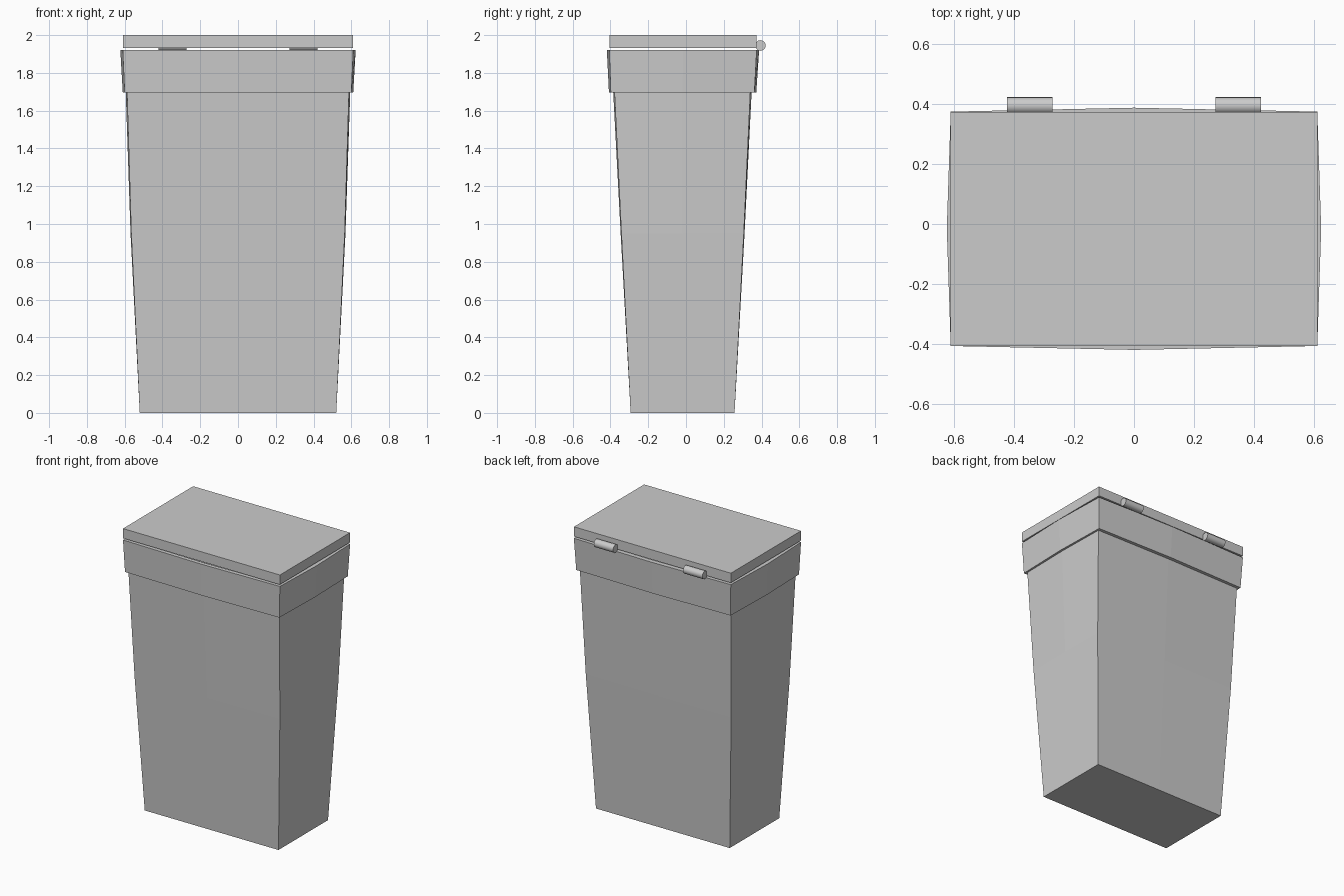
import bpy, bmesh
from math import pi

if "Cube" in bpy.data.objects:
    bpy.data.objects.remove(bpy.data.objects["Cube"])


def ring(x, y0, y1, z, bow):
    """Rectangle whose side midpoints bulge outward by bow."""
    ym = (y0 + y1) / 2
    return [(-x, y0, z), (0, y0 - bow, z), (x, y0, z), (x + bow, ym, z),
            (x, y1, z), (0, y1 + bow, z), (-x, y1, z), (-x - bow, ym, z)]


def loft(name, rings, closed=False):
    """Skin a stack of rings, capped at both ends or joined into a loop."""
    bm = bmesh.new()
    loops = [[bm.verts.new(p) for p in ring(*r)] for r in rings]
    n = len(loops[0])
    pairs = list(zip(loops, loops[1:]))
    if closed:
        pairs.append((loops[-1], loops[0]))
    else:
        bm.faces.new(loops[0][::-1])
        bm.faces.new(loops[-1])
    for a, b in pairs:
        for i in range(n):
            j = (i + 1) % n
            bm.faces.new((a[i], a[j], b[j], b[i]))
    bmesh.ops.recalc_face_normals(bm, faces=bm.faces)
    mesh = bpy.data.meshes.new(name)
    bm.to_mesh(mesh)
    bm.free()
    obj = bpy.data.objects.new(name, mesh)
    bpy.context.collection.objects.link(obj)
    return obj


# Tapered hollow bin: up the outside, over the top, down the inside
loft("bin_body", [
    (0.52, -0.293, 0.257, 0.0, 0.0),
    (0.565, -0.342, 0.306, 0.95, 0.004),
    (0.587, -0.378, 0.34, 1.69, 0.007),
    (0.592, -0.388, 0.352, 1.915, 0.008),
    (0.572, -0.368, 0.332, 1.915, 0.008),
    (0.545, -0.322, 0.286, 0.95, 0.004),
    (0.50, -0.273, 0.237, 0.02, 0.0),
])

# Flared collar around the mouth
loft("rim_collar", [
    (0.60, -0.398, 0.362, 1.695, 0.01),
    (0.61, -0.406, 0.374, 1.92, 0.013),
    (0.585, -0.381, 0.345, 1.92, 0.01),
    (0.58, -0.371, 0.333, 1.695, 0.008),
], closed=True)

# Flat lid
bpy.ops.mesh.primitive_cube_add(size=1, location=(0, -0.0165, 1.966))
lid = bpy.context.object
lid.name = "lid"
lid.scale = (1.22, 0.779, 0.068)

# Hinge barrels along the back edge
for side, label in ((-1, "left"), (1, "right")):
    bpy.ops.mesh.primitive_cylinder_add(
        vertices=20, radius=0.028, depth=0.15,
        location=(side * 0.347, 0.394, 1.945), rotation=(0, pi / 2, 0))
    hinge = bpy.context.object
    hinge.name = "hinge_" + label
    bpy.ops.object.shade_smooth_by_angle()
